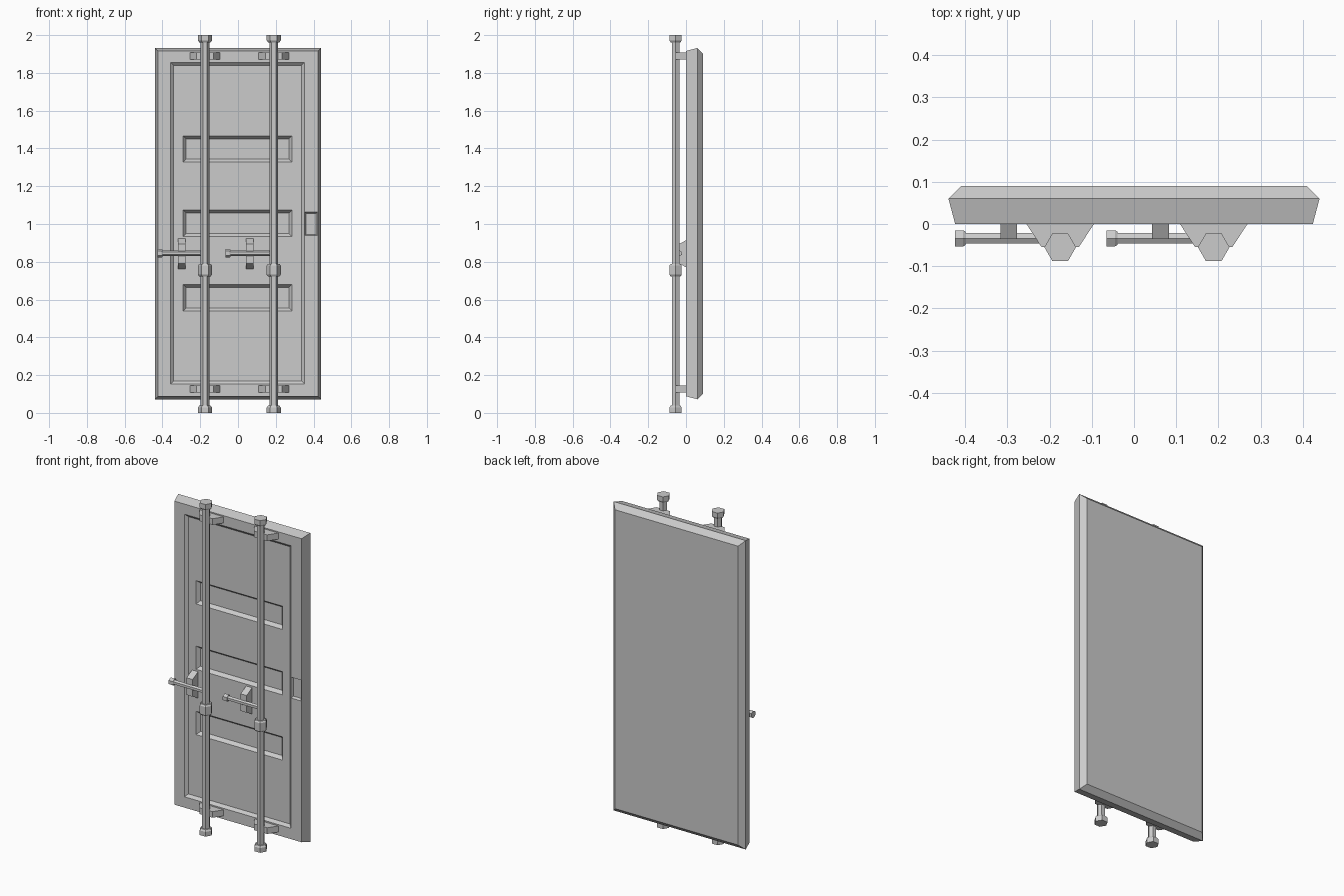
import bpy, bmesh, math

if "Cube" in bpy.data.objects:
    bpy.data.objects.remove(bpy.data.objects["Cube"])


def mesh_object(name, verts, faces):
    me = bpy.data.meshes.new(name)
    me.from_pydata(verts, [], faces)
    bm = bmesh.new()
    bm.from_mesh(me)
    bmesh.ops.recalc_face_normals(bm, faces=bm.faces)
    bm.to_mesh(me)
    bm.free()
    ob = bpy.data.objects.new(name, me)
    bpy.context.collection.objects.link(ob)
    return ob


def loft(name, rings):
    """Skin a list of equal-sized rings and cap both ends."""
    n = len(rings[0])
    verts = [v for ring in rings for v in ring]
    faces = [(k*n + i, k*n + (i+1) % n, (k+1)*n + (i+1) % n, (k+1)*n + i)
             for k in range(len(rings) - 1) for i in range(n)]
    faces += [tuple(range(n)), tuple(range((len(rings)-1)*n, len(rings)*n))]
    return mesh_object(name, verts, faces)


def rect(x0, x1, z0, z1, y, m=0):
    """Rectangle at depth y, shrunk by m."""
    return [(x0+m, y, z0+m), (x1-m, y, z0+m), (x1-m, y, z1-m), (x0+m, y, z1-m)]


def hex_rod(name, profile, ring):
    """Hexagonal lathe: ring(t, c, s) places a point at t along the rod."""
    angles = [math.radians(60*i) for i in range(6)]
    return loft(name, [[ring(t, r*math.cos(a), r*math.sin(a)) for a in angles]
                       for t, r in profile])


# Door slab with bevelled edges
door = loft("door_slab", [rect(-.44, .44, .072, 1.932, y, m)
                          for y, m in ((0, .016), (.06, 0), (.09, .03))])


def pocket(x0, x1, z0, z1, y, depth, m):
    """Cut a recess with sloping walls that starts at depth y."""
    e = .008
    cut = loft("cutter", [rect(x0, x1, z0, z1, y - e, -m*e/depth),
                          rect(x0, x1, z0, z1, y + depth, m)])
    cut.hide_render = True
    mod = door.modifiers.new("recess", 'BOOLEAN')
    mod.operation, mod.object, mod.solver = 'DIFFERENCE', cut, 'EXACT'
    bpy.context.view_layer.objects.active = door
    bpy.ops.object.modifier_apply(modifier=mod.name)
    bpy.data.objects.remove(cut)


# Large front panel, three slots, lock pocket
pocket(-.357, .352, .153, 1.855, 0, .015, .016)
for z in (.54, .933, 1.327):
    pocket(-.29, .286, z, z + .14, .015, .02, .016)
pocket(.353, .421, .938, 1.063, 0, .015, .007)

BAR_Y, HANDLE_Y, HANDLE_Z = -.055, -.034, .845
bar_profile = [(0, .0375), (.028, .0375), (.038, .03), (.038, .023),
               (.723, .023), (.723, .031), (.732, .0375), (.78, .0375),
               (.789, .031), (.789, .023), (1.962, .023), (1.962, .03),
               (1.972, .0375), (2, .0375)]

for side, bx, hx in (("left", -.175, -.425), ("right", .189, -.065)):
    # Vertical locking bar with end caps and middle collar
    hex_rod(side + "_locking_bar", bar_profile,
            lambda t, c, s: (bx + c, BAR_Y + s, t))
    # Wedge brackets holding the bar
    for level, z in (("bottom", .108), ("top", 1.872)):
        outline = [(-.08, 0), (.08, 0), (.044, -.055), (-.044, -.055)]
        loft(f"{side}_{level}_bracket",
             [[(bx + x, y, h) for x, y in outline] for h in (z, z + .037)])
    # Handle reaching into the bar
    hex_rod(side + "_handle",
            [(hx, .022), (hx + .02, .022), (hx + .026, .018), (hx + .026, .0145), (bx, .0145)],
            lambda t, c, s: (t, HANDLE_Y + s, HANDLE_Z + c))
    # Handle rest on the recessed panel
    outline = [(.015, .763), (.015, .922), (-.036, .894), (-.036, .791)]
    loft(side + "_handle_rest",
         [[(x, y, z) for y, z in outline] for x in (hx + .108, hx + .148)])
